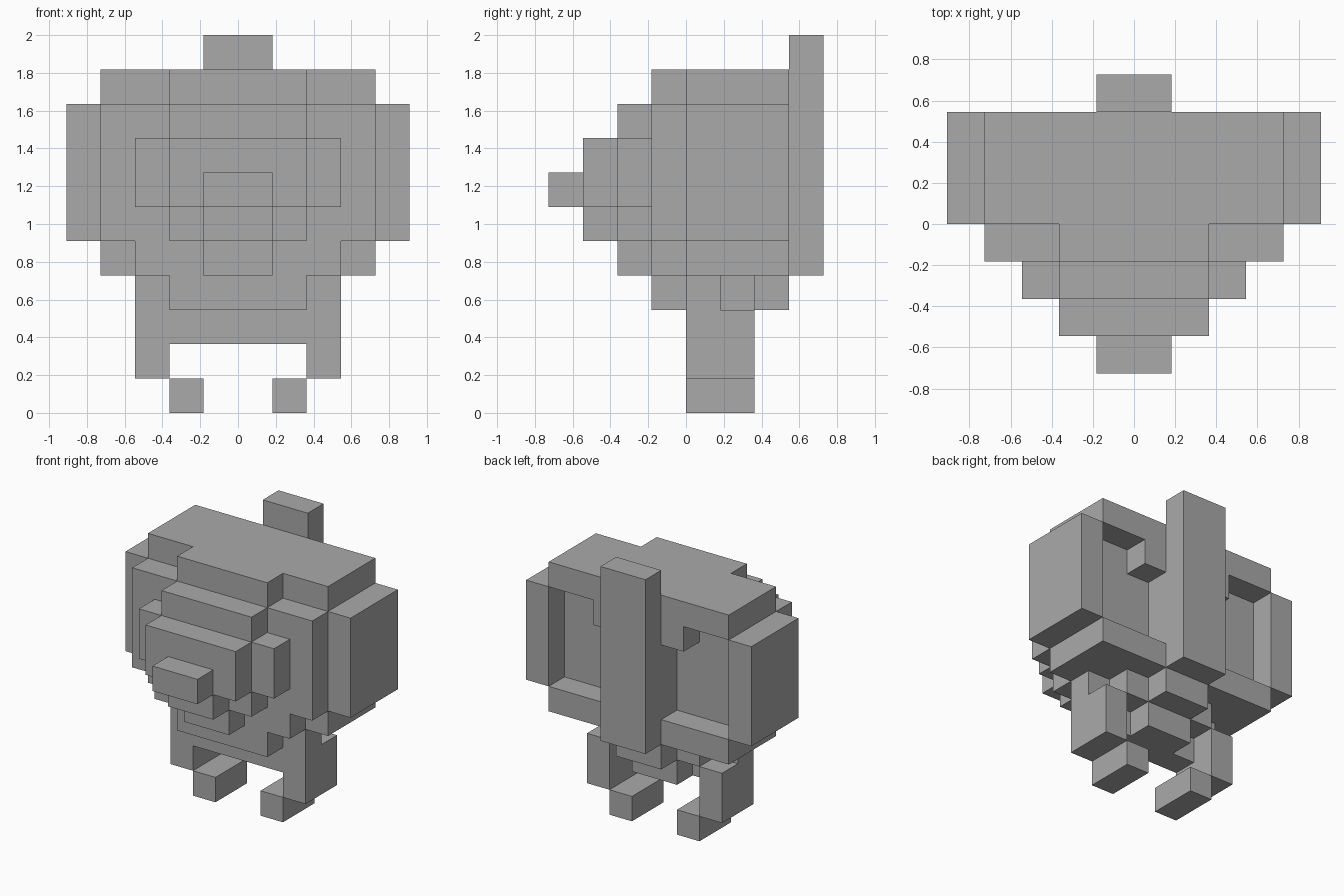
import bpy
import bmesh
from mathutils import Vector

cube = bpy.data.objects.get("Cube")
if cube:
    bpy.data.objects.remove(cube, do_unlink=True)

U = 2 / 11  # edge of one block

grey = bpy.data.materials.new("plain_grey")
grey.use_nodes = True
grey.diffuse_color = (0.4, 0.4, 0.4, 1)
grey.node_tree.nodes["Principled BSDF"].inputs["Base Color"].default_value = grey.diffuse_color


def block(name, x, y, z):
    """Box between pairs of block coordinates."""
    low, high = (Vector(c) * U for c in zip(x, y, z))
    bm = bmesh.new()
    bmesh.ops.create_cube(bm, size=1)
    for v in bm.verts:
        v.co = (low + high) / 2 + v.co * (high - low)
    mesh = bpy.data.meshes.new(name)
    bm.to_mesh(mesh)
    bm.free()
    mesh.materials.append(grey)
    bpy.context.collection.objects.link(bpy.data.objects.new(name, mesh))


def centred(name, half, y, z):
    block(name, (-half, half), y, z)


def pair(name, x, y, z):
    block("left_" + name, x, y, z)
    block("right_" + name, (-x[1], -x[0]), y, z)


# Main body with a recessed back
centred("body_core", 4, (0, 2), (4, 10))
centred("back_top", 4, (2, 3), (9, 10))
centred("back_bottom", 4, (2, 3), (4, 5))
centred("back_spine", 1, (2, 3), (5, 9))
pair("back_bracket", (1, 2), (2, 3), (8, 9))
pair("side_panel", (4, 5), (0, 3), (5, 9))

# Stepped front
centred("chest", 4, (-1, 0), (5, 9))
centred("brow", 2, (-1, 0), (9, 10))
centred("chest_lower", 3, (-1, 0), (4, 5))
centred("face_wide", 3, (-2, -1), (6, 8))
centred("face_tall", 2, (-2, -1), (5, 9))
centred("chin", 1, (-2, -1), (4, 5))
centred("muzzle", 2, (-3, -2), (6, 8))
centred("muzzle_lower", 1, (-3, -2), (5, 6))
centred("nose", 1, (-4, -3), (6, 7))

# Belly and hips
centred("belly", 2, (-1, 2), (3, 4))
centred("belly_back", 1, (2, 3), (3, 4))
centred("hips", 2, (0, 1), (2, 3))
centred("hips_back", 1, (1, 2), (2, 3))

# Legs and feet
pair("upper_leg", (2, 3), (0, 1), (3, 4))
pair("leg", (2, 3), (0, 2), (1, 3))
pair("foot", (1, 2), (0, 2), (0, 1))

# Upright post on the back
centred("back_post", 1, (3, 4), (4, 11))
